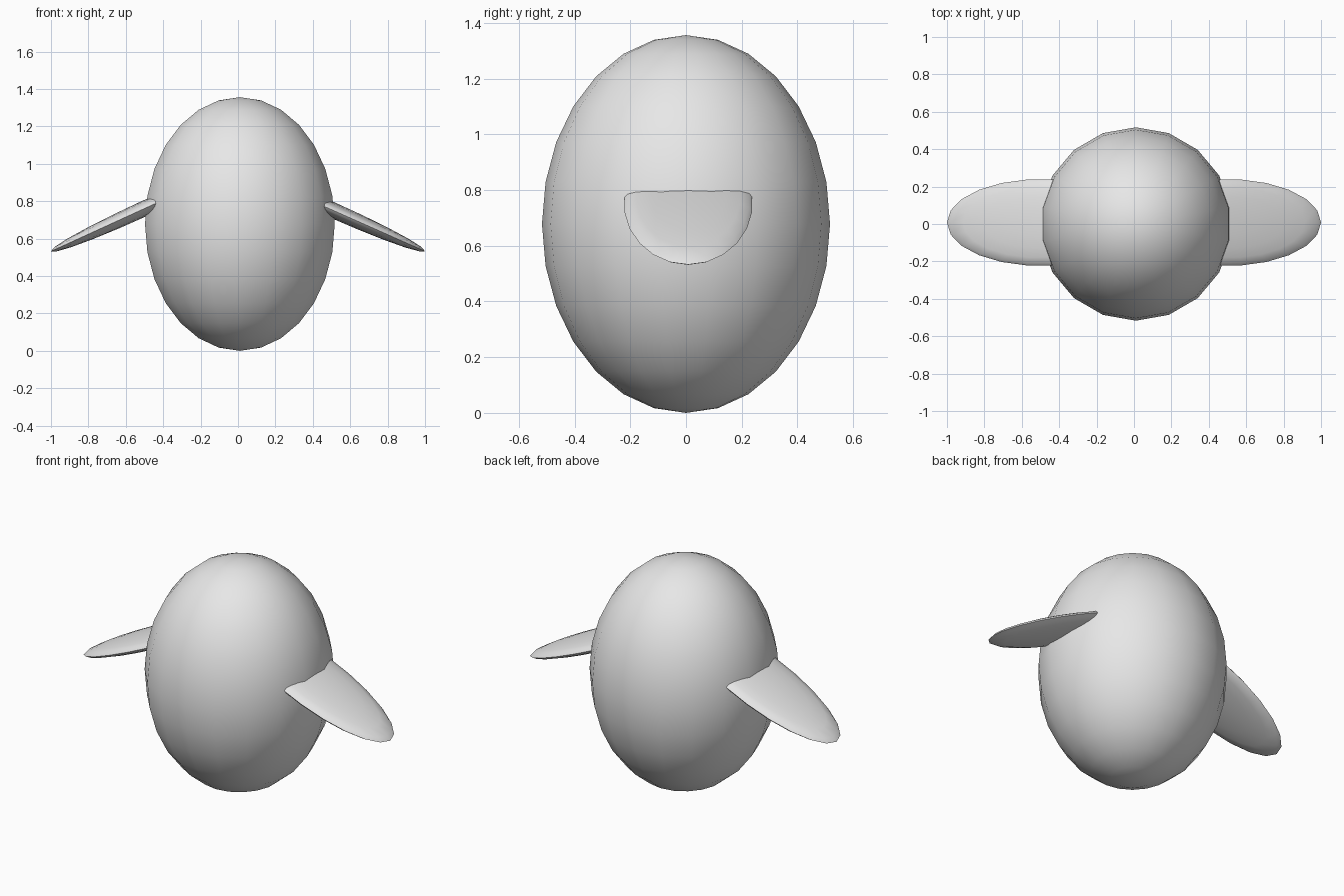
import bpy
import bmesh
import math
from mathutils import Matrix, Vector

cube = bpy.data.objects.get("Cube")
if cube:
    bpy.data.objects.remove(cube, do_unlink=True)

grey = bpy.data.materials.new("light grey")
grey.use_nodes = True
grey.diffuse_color = (0.8, 0.8, 0.8, 1)
grey.node_tree.nodes["Principled BSDF"].inputs["Base Color"].default_value = grey.diffuse_color


def ellipsoid(name, centre, radii, segments, rings, start=0.0, tilt=0.0):
    """Sphere of quads with vertical poles, scaled, then tilted about y."""
    bm = bmesh.new()
    top = bm.verts.new((0, 0, 1))
    bottom = bm.verts.new((0, 0, -1))
    rows = []
    for r in range(1, rings):
        t = math.pi * r / rings
        row = []
        for s in range(segments):
            a = start + math.tau * s / segments
            row.append(bm.verts.new((math.sin(t) * math.cos(a),
                                     math.sin(t) * math.sin(a), math.cos(t))))
        rows.append(row)
    for s in range(segments):
        n = (s + 1) % segments
        bm.faces.new((top, rows[0][s], rows[0][n]))
        bm.faces.new((bottom, rows[-1][n], rows[-1][s]))
        for upper, lower in zip(rows, rows[1:]):
            bm.faces.new((upper[s], lower[s], lower[n], upper[n]))
    bm.transform(Matrix.Translation(Vector(centre))
                 @ Matrix.Rotation(tilt, 4, 'Y')
                 @ Matrix.Diagonal((*radii, 1)))
    mesh = bpy.data.meshes.new(name)
    bm.to_mesh(mesh)
    bm.free()
    mesh.materials.append(grey)
    obj = bpy.data.objects.new(name, mesh)
    bpy.context.collection.objects.link(obj)

    # Smooth shading that keeps the thin rims crisp
    bpy.ops.object.select_all(action='DESELECT')
    obj.select_set(True)
    bpy.context.view_layer.objects.active = obj
    bpy.ops.object.shade_smooth_by_angle(angle=math.radians(30))
    return obj


# Egg-shaped body
ellipsoid("body", (0.01, 0, 0.678), (0.515, 0.517, 0.678), 18, 14, start=math.pi / 2)

# Flat drooping flippers
for name, side, height, droop in (("left_flipper", 1, 0.755, 24),
                                  ("right_flipper", -1, 0.761, 24.6)):
    angle = math.radians(droop)
    ellipsoid(name, (side * 0.5, 0.008, height), (0.5 / math.cos(angle), 0.232, 0.042),
              22, 10, tilt=side * angle)
